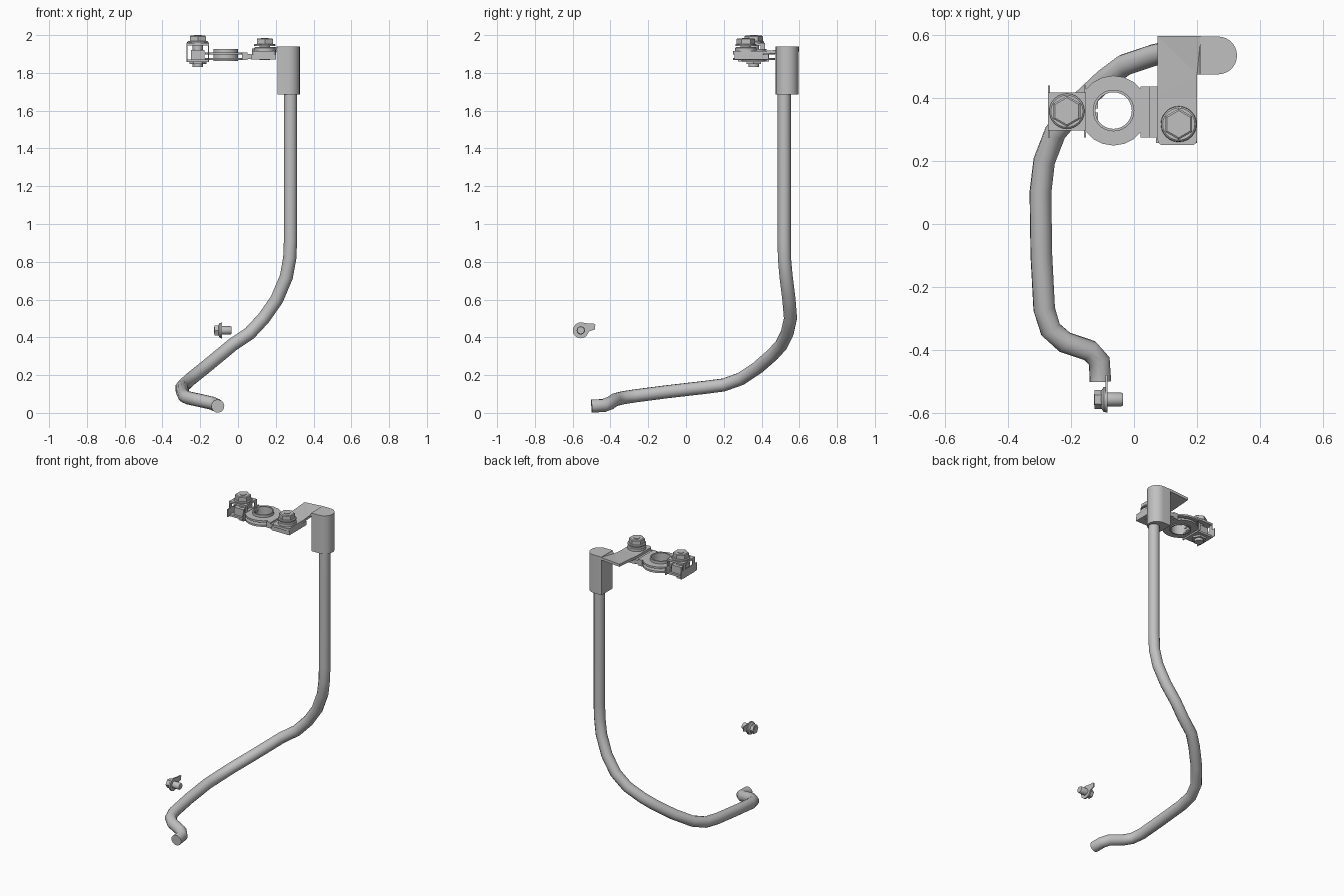
import bpy, bmesh, math
from mathutils import Vector, Matrix

if "Cube" in bpy.data.objects:
    bpy.data.objects.remove(bpy.data.objects["Cube"])

grey = bpy.data.materials.new("grey metal")
grey.diffuse_color = (0.53, 0.53, 0.53, 1)
grey.use_nodes = True
grey.node_tree.nodes["Principled BSDF"].inputs["Base Color"].default_value = grey.diffuse_color


def finish(name, bm, smooth=35):
    bmesh.ops.recalc_face_normals(bm, faces=bm.faces)
    me = bpy.data.meshes.new(name)
    bm.to_mesh(me)
    bm.free()
    ob = bpy.data.objects.new(name, me)
    bpy.context.collection.objects.link(ob)
    me.materials.append(grey)
    if smooth:
        bpy.ops.object.select_all(action='DESELECT')
        ob.select_set(True)
        bpy.context.view_layer.objects.active = ob
        bpy.ops.object.shade_smooth_by_angle(angle=math.radians(smooth))
    return ob


def prism(name, pts, z0, z1):
    """Extrude a flat outline upwards."""
    bm = bmesh.new()
    f = bm.faces.new([bm.verts.new((x, y, z0)) for x, y in pts])
    r = bmesh.ops.extrude_face_region(bm, geom=[f])
    bmesh.ops.translate(bm, vec=(0, 0, z1 - z0),
                        verts=[v for v in r['geom'] if isinstance(v, bmesh.types.BMVert)])
    return finish(name, bm)


def box(name, x0, x1, y0, y1, z0, z1):
    return prism(name, [(x0, y0), (x1, y0), (x1, y1), (x0, y1)], z0, z1)


def arc(cx, cy, r, a0, a1, n):
    return [(cx + r * math.cos(math.radians(a0 + (a1 - a0) * i / n)),
             cy + r * math.sin(math.radians(a0 + (a1 - a0) * i / n))) for i in range(n + 1)]


def lathe(name, profile, x, y, n=24, closed=False, start=0):
    """Revolve (radius, z) points around a vertical axis at x, y."""
    bm = bmesh.new()
    rings = [[bm.verts.new((x + r * math.cos(2 * math.pi * i / n + start),
                            y + r * math.sin(2 * math.pi * i / n + start), z))
              for i in range(n)] for r, z in profile]
    pairs = list(zip(rings, rings[1:]))
    if closed:
        pairs.append((rings[-1], rings[0]))
    else:
        bm.faces.new(rings[0])
        bm.faces.new(rings[-1])
    for a, b in pairs:
        for i in range(n):
            j = (i + 1) % n
            bm.faces.new((a[i], a[j], b[j], b[i]))
    return finish(name, bm)


# Bent cable
path = [(.278, .52, 1.8), (.278, .52, .92), (.274, .521, .82), (.256, .53, .72),
        (.205, .545, .6), (.135, .553, .5), (.06, .535, .42), (-.03, .505, .36),
        (-.09, .46, .31), (-.175, .38, .24), (-.25, .29, .18), (-.285, .2, .148),
        (-.297, .1, .135), (-.294, -.1, .112), (-.285, -.27, .09), (-.265, -.335, .08),
        (-.22, -.375, .07), (-.14, -.402, .052), (-.11, -.435, .039), (-.107, -.5, .036)]
cu = bpy.data.curves.new("cable", 'CURVE')
cu.dimensions = '3D'
cu.bevel_depth = .035
cu.bevel_resolution = 4
cu.use_fill_caps = True
sp = cu.splines.new('POLY')
sp.points.add(len(path) - 1)
for p, c in zip(sp.points, path):
    p.co = (*c, 1)
tmp = bpy.data.objects.new("cable_path", cu)
bpy.context.collection.objects.link(tmp)
bpy.context.view_layer.update()
bm = bmesh.new()
bm.from_mesh(tmp.to_mesh())
tmp.to_mesh_clear()
bpy.data.objects.remove(tmp)
bmesh.ops.remove_doubles(bm, verts=bm.verts, dist=1e-4)
finish("cable", bm, 60)

# Sleeve with one rounded side
prism("sleeve", [(.21, .475)] + arc(.267, .535, .06, -90, 90, 14) + [(.21, .595)], 1.685, 1.94)

# Arm plate, flat at the bolt
prism("arm_plate", arc(.092, .267, .017, 180, 270, 4) + arc(.183, .267, .017, 270, 360, 4)
      + [(.2, .4), (.075, .4)], 1.898, 1.915)
# Bent part of the arm rising to the sleeve
bm = bmesh.new()
v = [bm.verts.new((x, y, z + dz)) for dz in (0, -.017) for x, y, z in
     ((.075, .4, 1.915), (.2, .4, 1.915), (.2, .475, 1.921), (.212, .475, 1.939),
      (.212, .597, 1.939), (.075, .597, 1.929))]
for f in ((0, 1, 2), (0, 2, 5), (2, 3, 4), (2, 4, 5)):
    bm.faces.new([v[i] for i in f])
    bm.faces.new([v[i + 6] for i in f])
for i in range(6):
    j = (i + 1) % 6
    bm.faces.new((v[i], v[j], v[6 + j], v[6 + i]))
finish("arm_bend", bm, 0)

# Clamp tongue beneath the arm, with step to the ring
box("clamp_tongue", .07, .2, .257, .437, 1.87, 1.898)
box("clamp_neck", .02, .07, .275, .437, 1.874, 1.9)

# Clamp ring: two flanges around a thin collar
CX, CY = -.065, .36
for name, z in (("lower_flange", 1.868), ("upper_flange", 1.897)):
    lathe("ring_" + name, [(.06, z), (.111, z), (.111, z + .012), (.06, z + .012)],
          CX, CY, 20, True)
    box(name + "_root", .02, .05, .275, .437, z, z + .012)
    for side, s in (("front", -1), ("back", 1)):
        ys = sorted((CY + s * .006, CY + s * .055))
        box(f"clamp_ear_{name}_{side}", -.155, -.115, *ys, z, z + .012)
lathe("ring_collar", [(.058, 1.862), (.066, 1.862), (.066, 1.926), (.058, 1.926)],
      CX, CY, 28, True)

# Tightening box at the end of the clamp
BX = -.213
for name, z in (("bottom", 1.858), ("top", 1.945)):
    box("terminal_" + name, BX - .06, BX + .06, .297, .417, z, z + .013)
for name, x in (("outer", BX - .06), ("inner", BX + .054)):
    box("terminal_wall_" + name, x, x + .006, .275, .44, 1.86, 1.912)
    for end, y in (("front", .297), ("back", .395)):
        box(f"terminal_post_{name}_{end}", x, x + .006, y, y + .022, 1.9, 1.95)
box("terminal_wedge", BX - .035, BX + .035, .31, .405, 1.872, 1.92)


def bolt(name, x, y, z, tip):
    """Washer, hex head with a round stud, and shank."""
    lathe(name + "_washer", [(.056, z), (.056, z + .007), (.051, z + .011)], x, y)
    lathe(name + "_head", [(.049, z + .01), (.049, z + .036), (.043, z + .04)],
          x, y, 6, start=math.pi / 6)
    lathe(name + "_stud", [(.02, z + .02), (.02, z + .043)], x, y, 16)
    lathe(name + "_shank", [(.028, tip), (.028, z)], x, y, 16)


bolt("terminal_bolt", BX, .358, 1.957, 1.83)
lathe("terminal_nut", [(.045, 1.846), (.045, 1.859)], BX, .358, 6)
lathe("arm_bolt_seat", [(.057, 1.914), (.057, 1.932), (.052, 1.936)], .142, .317)
bolt("arm_bolt", .142, .317, 1.943, 1.868)

# Loose ground bolt lying along x, with its teardrop tab
parts = [lathe("ground_bolt_head", [(.03, -.125), (.03, -.102)], 0, 0, 6),
         lathe("ground_bolt_flange", [(.028, -.104), (.04, -.096), (.04, -.09)], 0, 0, 20),
         lathe("ground_bolt_stud", [(.018, -.127), (.018, -.12)], 0, 0, 14),
         lathe("ground_bolt_shank", [(.022, -.092), (.022, -.04), (.019, -.035)], 0, 0, 16),
         prism("ground_tab", arc(0, 0, .042, 75, 315, 16)
               + [(.045, -.005), (.075, .005), (.077, .03), (.068, .036), (.04, .036)],
               -.09, -.084)]
turn = Matrix(((0, 0, 1), (1, 0, 0), (0, 1, 0))).to_4x4()
for ob in parts:
    ob.data.transform(Matrix.Translation(Vector((0, -.557, .437))) @ turn)
